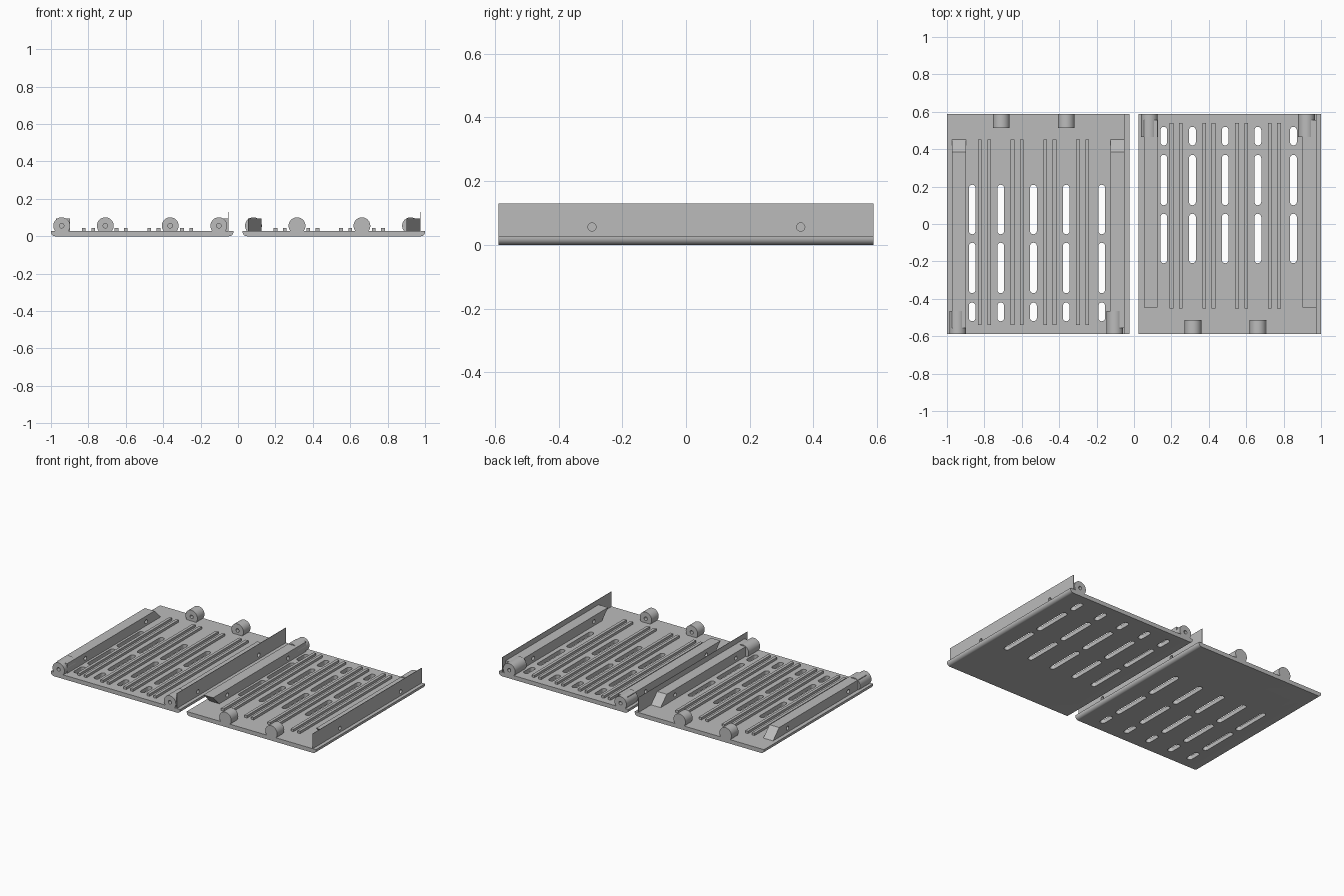
import bpy, bmesh, math
from mathutils import Vector

if "Cube" in bpy.data.objects:
    bpy.data.objects.remove(bpy.data.objects["Cube"])

grey = bpy.data.materials.new("plain_grey")
grey.use_nodes = True
grey.diffuse_color = (0.5, 0.5, 0.5, 1)
grey.node_tree.nodes["Principled BSDF"].inputs["Base Color"].default_value = (0.5, 0.5, 0.5, 1)

TOP = 0.028       # upper face of each plate
BACK = 0.588      # half depth of each plate
AXLE_Z = 0.056    # height of barrels and pin holes


def prism(bm, profile, axis, lo, hi):
    """Extrude a closed 2D profile along an axis (0=x, 1=y, 2=z)."""
    def point(p, d):
        co = list(p)
        co.insert(axis, d)
        return bm.verts.new(Vector(co))
    a = [point(p, lo) for p in profile]
    b = [point(p, hi) for p in profile]
    bm.faces.new(a)
    bm.faces.new(b[::-1])
    for i in range(len(a)):
        j = (i + 1) % len(a)
        bm.faces.new((a[i], b[i], b[j], a[j]))


def rect(u0, u1, v0, v1):
    return [(u0, v0), (u1, v0), (u1, v1), (u0, v1)]


def arc(cu, cv, r, start, end, n):
    return [(cu + r * math.cos(start + (end - start) * i / n),
             cv + r * math.sin(start + (end - start) * i / n)) for i in range(n + 1)]


def circle(cu, cv, r, n=32):
    return arc(cu, cv, r, 0, 2 * math.pi, n)[:-1]


def slot(x, y0, y1, r=0.018):
    return arc(x, y1 - r, r, 0, math.pi, 10) + arc(x, y0 + r, r, math.pi, 2 * math.pi, 10)


def make(name, solids, cuts=(), smooth=True):
    """Build one part from prisms and cut other prisms out of it."""
    def mesh_object(label, prisms):
        bm = bmesh.new()
        for p in prisms:
            prism(bm, *p)
        bmesh.ops.recalc_face_normals(bm, faces=bm.faces)
        me = bpy.data.meshes.new(label)
        bm.to_mesh(me)
        bm.free()
        me.materials.append(grey)
        ob = bpy.data.objects.new(label, me)
        bpy.context.collection.objects.link(ob)
        return ob

    ob = mesh_object(name, solids)
    if cuts:
        cutter = mesh_object(name + "_cutter", cuts)
        cutter.hide_render = True
        mod = ob.modifiers.new("cut", 'BOOLEAN')
        mod.operation = 'DIFFERENCE'
        mod.solver = 'EXACT'
        mod.object = cutter
        ob_eval = ob.evaluated_get(bpy.context.evaluated_depsgraph_get())
        ob.data = bpy.data.meshes.new_from_object(ob_eval)
        ob.modifiers.clear()
        bpy.data.objects.remove(cutter)
    if smooth:
        bpy.ops.object.select_all(action='DESELECT')
        ob.select_set(True)
        bpy.context.view_layer.objects.active = ob
        bpy.ops.object.shade_smooth_by_angle(angle=math.radians(35))
    return ob


def build_panel(side, cx, s):
    """One panel; s = -1 flips its layout front to back."""
    def span(y0, y1):
        return sorted((s * y0, s * y1))

    # slotted plate, lower long edges rounded
    w, r = 0.4875, 0.022
    outline = [(cx + w, TOP), (cx - w, TOP)]
    outline += arc(cx - w + r, r, r, math.pi, 1.5 * math.pi, 8)
    outline += arc(cx + w - r, r, r, 1.5 * math.pi, 2 * math.pi, 8)
    slots = [(slot(cx + x, *span(*ys)), 2, -0.1, 0.1)
             for x in (-0.353, -0.2, -0.025, 0.15, 0.34)
             for ys in ((-0.055, 0.21), (-0.37, -0.1), (-0.52, -0.42))]
    make(side + "_plate", [(outline, 1, -BACK, BACK)], slots)

    # paired stiffening ribs
    ribs = []
    for pair in range(4):
        for off in (-0.025, 0.025):
            x = cx - 0.287 + pair * 0.175 + off
            ribs.append((rect(x - 0.01, x + 0.01, TOP - 0.004, 0.044), 1, *span(-0.54, 0.453)))
    make(side + "_ribs", ribs, smooth=False)

    # side rails with slanted ends and cross pin holes
    rail_top, rail_foot = (0.385, 0.455) if s > 0 else (0.447, 0.377)
    rail = [(s * -0.555, TOP - 0.004), (s * -0.555, 0.094),
            (s * rail_top, 0.094), (s * rail_foot, TOP - 0.004)]
    pins = [circle(s * y, AXLE_Z, 0.013, 20) for y in (-0.36, 0.295)]
    for label, x0, x1 in (("outer", -0.46, -0.387), ("inner", 0.388, 0.46)):
        make(f"{side}_{label}_rail", [(rail, 0, cx + x0, cx + x1)],
             [(p, 0, cx + x0 - 0.1, cx + x1 + 0.1) for p in pins])

    # thin upright wall beside one rail
    make(side + "_wall", [(rect(-BACK, BACK, TOP - 0.004, 0.13), 0, cx + 0.46, cx + 0.463)],
         [(p, 0, cx + 0.4, cx + 0.5) for p in pins])

    # hinge barrels with blind pin holes
    barrels = [(-0.43, -BACK, -0.465), (0.41, -BACK, -0.465),
               (-0.197, 0.512, BACK), (0.15, 0.512, BACK)]
    for i, (x, y0, y1) in enumerate(barrels):
        make(f"{side}_barrel_{i + 1}",
             [(circle(cx + x, AXLE_Z, 0.045, 40), 1, *span(y0, y1))],
             [(circle(cx + x, AXLE_Z, 0.012, 20), 1, *span(y0 - 0.02, y0 + 0.05))])


build_panel("right", -0.5125, 1)
build_panel("left", 0.5125, -1)
